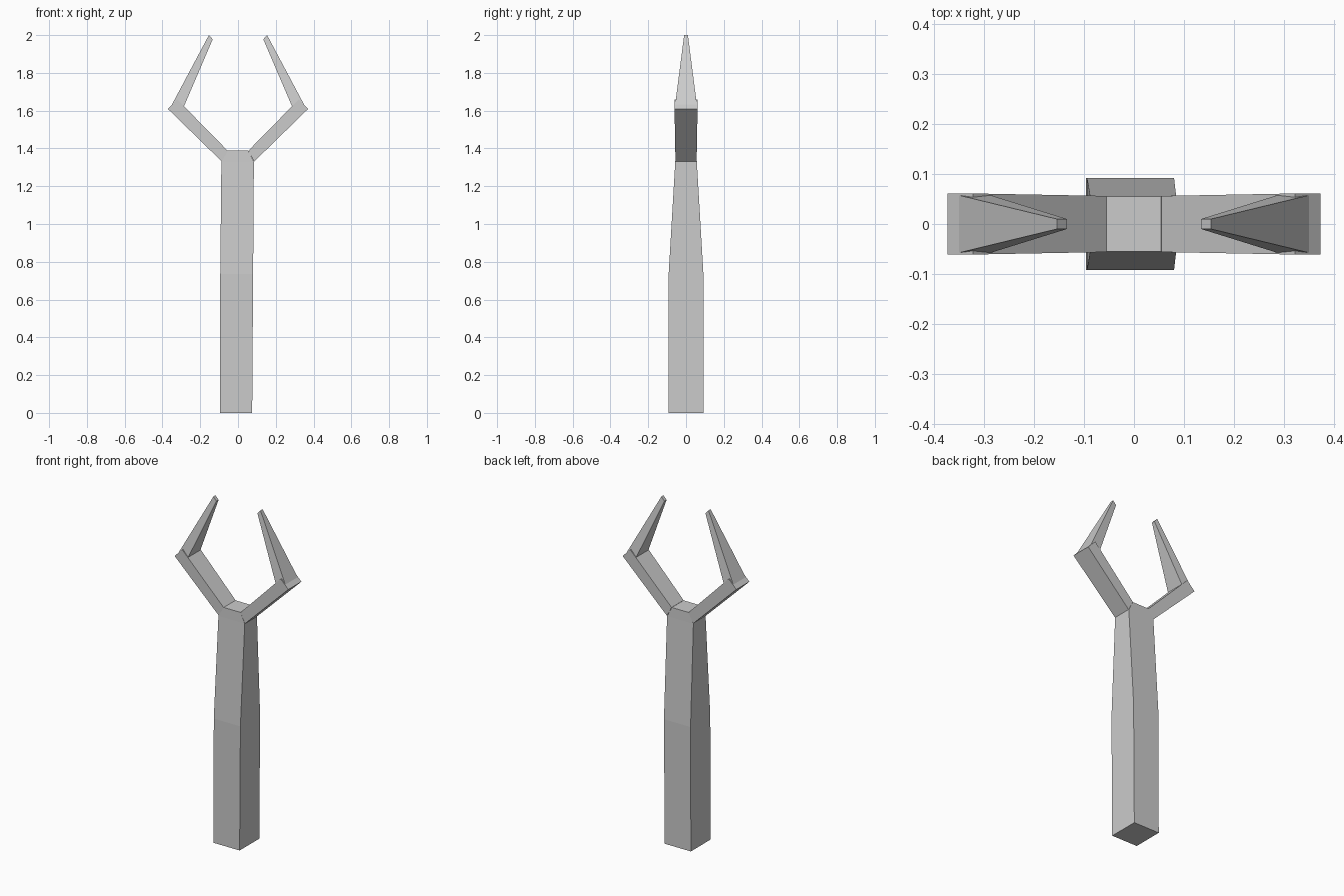
import bpy
import bmesh

cube = bpy.data.objects.get("Cube")
if cube:
    bpy.data.objects.remove(cube, do_unlink=True)

# Single flat colour
GREY = (0.6, 0.6, 0.6, 1.0)
mat = bpy.data.materials.new("plain grey")
mat.use_nodes = True
mat.diffuse_color = GREY
mat.node_tree.nodes["Principled BSDF"].inputs["Base Color"].default_value = GREY


def loft(name, sections, cap_start=True, cap_end=True, flip=1):
    """Join four-sided sections, each (x1, z1, x2, z2, half depth in y)."""
    bm = bmesh.new()
    rings = []
    for x1, z1, x2, z2, h in sections:
        corners = [(x1, -h, z1), (x2, -h, z2), (x2, h, z2), (x1, h, z1)]
        rings.append([bm.verts.new((x * flip, y, z)) for x, y, z in corners])
    for a, b in zip(rings, rings[1:]):
        for i in range(4):
            j = (i + 1) % 4
            bm.faces.new((a[i], a[j], b[j], b[i]))
    if cap_start:
        bm.faces.new(rings[0][::-1])
    if cap_end:
        bm.faces.new(rings[-1])
    if flip < 0:
        bmesh.ops.reverse_faces(bm, faces=bm.faces[:])
    mesh = bpy.data.meshes.new(name)
    bm.to_mesh(mesh)
    bm.free()
    mesh.materials.append(mat)
    obj = bpy.data.objects.new(name, mesh)
    bpy.context.collection.objects.link(obj)
    return obj


# Handle: square grip, then a taper in depth up to the fork
loft("handle_grip", [(-0.096, 0.0, 0.075, 0.0, 0.092),
                     (-0.094, 0.735, 0.080, 0.735, 0.092)], cap_end=False)
loft("handle_neck", [(-0.094, 0.735, 0.080, 0.735, 0.092),
                     (-0.088, 1.33, 0.084, 1.33, 0.057)],
     cap_start=False, cap_end=False)

# Crown: sloped shoulders where the arms leave the handle
loft("crown", [(-0.088, 1.33, 0.084, 1.33, 0.057),
               (-0.056, 1.388, 0.054, 1.388, 0.055)], cap_start=False)

# Fork arms with square ends, and tapered prongs bending back inward
for side, s in (("left", 1), ("right", -1)):
    loft(side + "_arm", [(0.055, 1.388, 0.085, 1.33, 0.056),
                         (0.322, 1.66, 0.372, 1.61, 0.061)],
         cap_start=False, flip=s)
    loft(side + "_prong", [(0.288, 1.618, 0.352, 1.628, 0.058),
                           (0.134, 1.978, 0.154, 2.0, 0.010)],
         cap_start=False, flip=s)

# Outward normals on every part
for obj in bpy.context.collection.objects:
    if obj.type == 'MESH' and mat.name in obj.data.materials:
        bm = bmesh.new()
        bm.from_mesh(obj.data)
        bmesh.ops.recalc_face_normals(bm, faces=bm.faces[:])
        bm.to_mesh(obj.data)
        bm.free()
